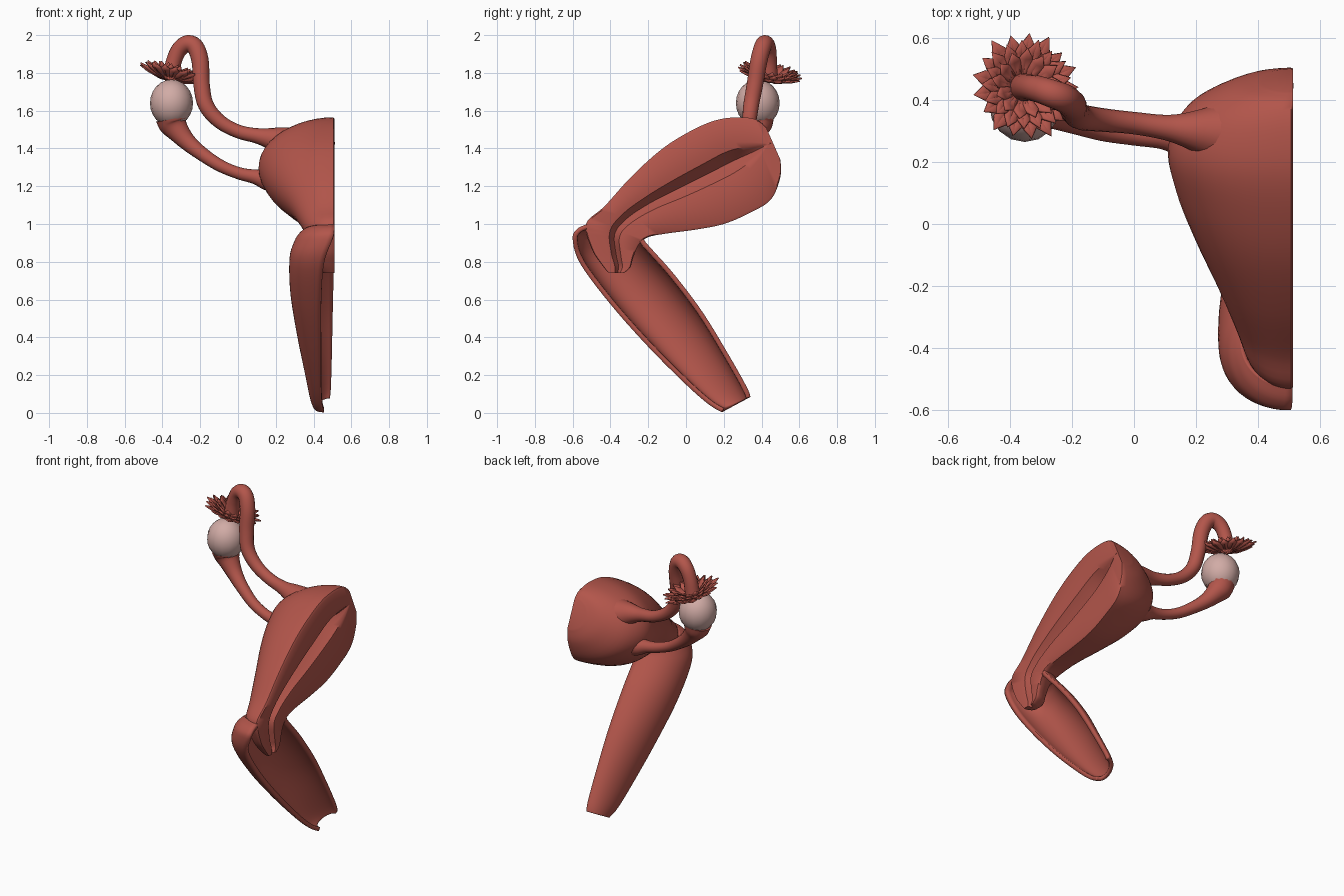
import bpy, bmesh, math
from mathutils import Vector, Matrix

if "Cube" in bpy.data.objects:
    bpy.data.objects.remove(bpy.data.objects["Cube"])


def material(name, col):
    m = bpy.data.materials.new(name)
    m.diffuse_color = (*col, 1)
    m.use_nodes = True
    m.node_tree.nodes["Principled BSDF"].inputs["Base Color"].default_value = m.diffuse_color
    return m


RED = material("brick red", (0.45, 0.092, 0.07))
PINK = material("pale pink", (0.64, 0.41, 0.38))


def finish(ob, mat, angle=40):
    if not ob.data.materials:
        ob.data.materials.append(mat)
    bpy.ops.object.select_all(action='DESELECT')
    ob.select_set(True)
    bpy.context.view_layer.objects.active = ob
    bpy.ops.object.shade_smooth_by_angle(angle=math.radians(angle))
    return ob


def make(name, bm, mat, angle=40):
    bmesh.ops.recalc_face_normals(bm, faces=bm.faces)
    me = bpy.data.meshes.new(name)
    bm.to_mesh(me)
    bm.free()
    ob = bpy.data.objects.new(name, me)
    bpy.context.collection.objects.link(ob)
    return finish(ob, mat, angle)


def smooth_rows(rows, n=5):
    """Catmull-Rom interpolation of rows of numbers."""
    out = []
    last = len(rows) - 1
    for i in range(last):
        p = [rows[max(0, min(last, i + k))] for k in (-1, 0, 1, 2)]
        for s in range(n):
            t = s / n
            out.append([0.5 * (2 * b + (c - a) * t + (2 * a - 5 * b + 4 * c - d) * t * t
                               + (3 * b - a - 3 * c + d) * t ** 3) for a, b, c, d in zip(*p)])
    out.append(list(rows[-1]))
    return out


def loft(rings, closed, caps):
    bm = bmesh.new()
    vs = [[bm.verts.new(p) for p in r] for r in rings]
    n = len(vs[0])
    for a, b in zip(vs, vs[1:]):
        for j in range(n if closed else n - 1):
            k = (j + 1) % n
            bm.faces.new((a[j], a[k], b[k], b[j]))
    if caps:
        bm.faces.new(vs[0])
        bm.faces.new(vs[-1])
    return bm


# Halved body: upper edge y z, lower edge y z, outermost x, groove position, half width, depth
body_rows = [
    (.425, 1.51, .50, 1.34, .41, .45, .002, .0),
    (.38, 1.55, .50, 1.25, .30, .43, .003, .0),
    (.29, 1.565, .45, 1.13, .17, .42, .025, .03),
    (.16, 1.55, .34, 1.06, .11, .45, .045, .08),
    (.02, 1.49, .20, 1.00, .135, .47, .045, .08),
    (-.13, 1.395, .05, .97, .195, .49, .04, .07),
    (-.29, 1.25, -.10, .95, .27, .48, .03, .06),
    (-.43, 1.095, -.20, .93, .325, .46, .025, .05),
    (-.53, 1.00, -.25, .89, .36, .54, .022, .05),
    (-.50, .87, -.28, .82, .39, .59, .02, .05),
    (-.45, .79, -.295, .77, .41, .6, .016, .04),
    (-.41, .74, -.33, .74, .45, .6, .01, .03)]
rings = []
for ya, za, yb, zb, xo, gc, hw, gd in smooth_rows(body_rows):
    A, B = Vector((0, ya, za)), Vector((0, yb, zb))
    f = max(hw, .001) / (B - A).length
    lip = .008
    ring = []
    for i in range(25):          # rounded outer wall
        th = math.pi * i / 24
        p = A.lerp(B, .5 - .5 * math.cos(th))
        p.x = .505 - (.505 - xo) * math.sin(th)
        ring.append(p)
    for t, x in ((.975, .512), (gc + f * 2.2, .512), (gc + f * 1.3, .512 - max(gd, 0) * .08),
                 (gc + f * .8, .512 - gd * .5), (gc, .512 - gd), (gc - f * .8, .512 - gd * .5),
                 (gc - f * 1.3, .512 - gd * .08), (gc - f * 2.2, .512), (.025, .512)):
        p = A.lerp(B, t)         # cut face with the cavity groove
        p.x = x
        ring.append(p)
    rings.append(ring)
make("halved_body", loft(rings, True, True), RED, 45)

# Lower canal: front edge y z, back edge y z, outermost x, front edge x, back edge x
canal_rows = [
    (-.52, 1.00, -.24, .93, .345, .51, .51),
    (-.575, .975, -.225, .925, .325, .51, .51),
    (-.60, .92, -.215, .905, .30, .50, .51),
    (-.56, .79, -.175, .86, .275, .455, .51),
    (-.40, .575, -.06, .73, .28, .44, .505),
    (-.20, .35, .09, .53, .315, .44, .50),
    (.00, .15, .23, .30, .36, .44, .495),
    (.12, .045, .32, .14, .385, .445, .49),
    (.19, .003, .342, .085, .40, .455, .485)]
rings = []
for ya, za, yb, zb, xo, xa, xb in smooth_rows(canal_rows):
    A, B = Vector((xa, ya, za)), Vector((xb, yb, zb))
    ring = []
    for i in range(29):
        th = math.pi * i / 28
        p = A.lerp(B, .5 - .5 * math.cos(th))
        p.x -= ((xa + xb) / 2 - xo) * math.sin(th) ** .9
        ring.append(p)
    rings.append(ring)
canal = make("lower_canal", loft(rings, False, False), RED, 50)
# make the wall grow inward, toward the open side
mid = canal.data.polygons[len(canal.data.polygons) // 2 + 14]
sol = canal.modifiers.new("wall", 'SOLIDIFY')
sol.thickness = .025
sol.offset = -1 if mid.normal.x < 0 else 1


def tube(name, pts):
    """Round tube through (x, y, z, radius) points."""
    cu = bpy.data.curves.new(name, 'CURVE')
    cu.dimensions = '3D'
    cu.bevel_depth = 1
    cu.bevel_resolution = 6
    cu.use_fill_caps = True
    sp = cu.splines.new('POLY')
    rows = smooth_rows(pts, 6)
    sp.points.add(len(rows) - 1)
    for p, r in zip(sp.points, rows):
        p.co = (*r[:3], 1)
        p.radius = r[3]
    ob = bpy.data.objects.new(name, cu)
    bpy.context.collection.objects.link(ob)
    bpy.ops.object.select_all(action='DESELECT')
    ob.select_set(True)
    bpy.context.view_layer.objects.active = ob
    bpy.ops.object.convert(target='MESH')
    return finish(bpy.context.object, RED, 50)


# Arching tube and the cord that holds the egg-shaped gland
tube("arching_tube", [
    (.30, .29, 1.41, .11), (.20, .30, 1.445, .068), (.11, .31, 1.465, .042),
    (0, .325, 1.49, .036), (-.10, .335, 1.545, .038), (-.17, .345, 1.63, .042),
    (-.193, .365, 1.74, .044), (-.20, .385, 1.86, .046), (-.225, .405, 1.935, .046),
    (-.265, .42, 1.955, .045), (-.31, .435, 1.925, .043), (-.34, .44, 1.86, .042),
    (-.355, .44, 1.78, .045)])
tube("support_cord", [
    (.22, .27, 1.24, .09), (.15, .275, 1.238, .06), (.09, .28, 1.25, .039), (0, .285, 1.27, .032),
    (-.10, .30, 1.312, .033), (-.20, .33, 1.378, .038), (-.27, .355, 1.437, .047),
    (-.32, .372, 1.495, .062), (-.343, .38, 1.53, .078), (-.35, .38, 1.558, .087)])

# Egg-shaped gland
bm = bmesh.new()
bmesh.ops.create_uvsphere(bm, u_segments=16, v_segments=12, radius=1,
                          matrix=Matrix.Translation((-.352, .38, 1.64))
                          @ Matrix.Diagonal((.114, .116, .125, 1)))
make("gland", bm, PINK, 60)

# Petal-like fringe: three tilted rings of folded leaves in a shallow bowl
bm = bmesh.new()
tilt = Vector((0, 0, 1)).rotation_difference(Vector((.26, .18, 1)).normalized()).to_matrix().to_4x4()
place = Matrix.Translation((-.358, .438, 1.765)) @ tilt
for n, r, rise, off in ((17, .172, .045, 0), (17, .145, .062, .5), (13, .11, .07, .2)):
    for i in range(n):
        a = 2 * math.pi * (i + off) / n
        turn = place @ Matrix.Rotation(a, 4, 'Z')
        w = .62 * r * math.pi / n * 1.25
        rr = r * (1 + .05 * math.sin(i * 2.4))

        def P(u, side, drop=0):
            return bm.verts.new(turn @ Vector((rr * u, side * w, rise * u ** 1.7 + .004 * abs(side) - drop)))
        root, tip = P(.12, 0), P(1, 0)
        c1, c2 = P(.5, 0, .004), P(.75, 0, .004)
        l1, l2, r1, r2 = P(.5, .85), P(.76, 1), P(.5, -.85), P(.76, -1)
        for f in ((root, c1, l1), (c1, c2, l2, l1), (c2, tip, l2),
                  (root, r1, c1), (c1, r1, r2, c2), (c2, r2, tip)):
            bm.faces.new(f)
fringe = make("petal_fringe", bm, RED, 30)
fringe.modifiers.new("leaf_thickness", 'SOLIDIFY').thickness = .008
